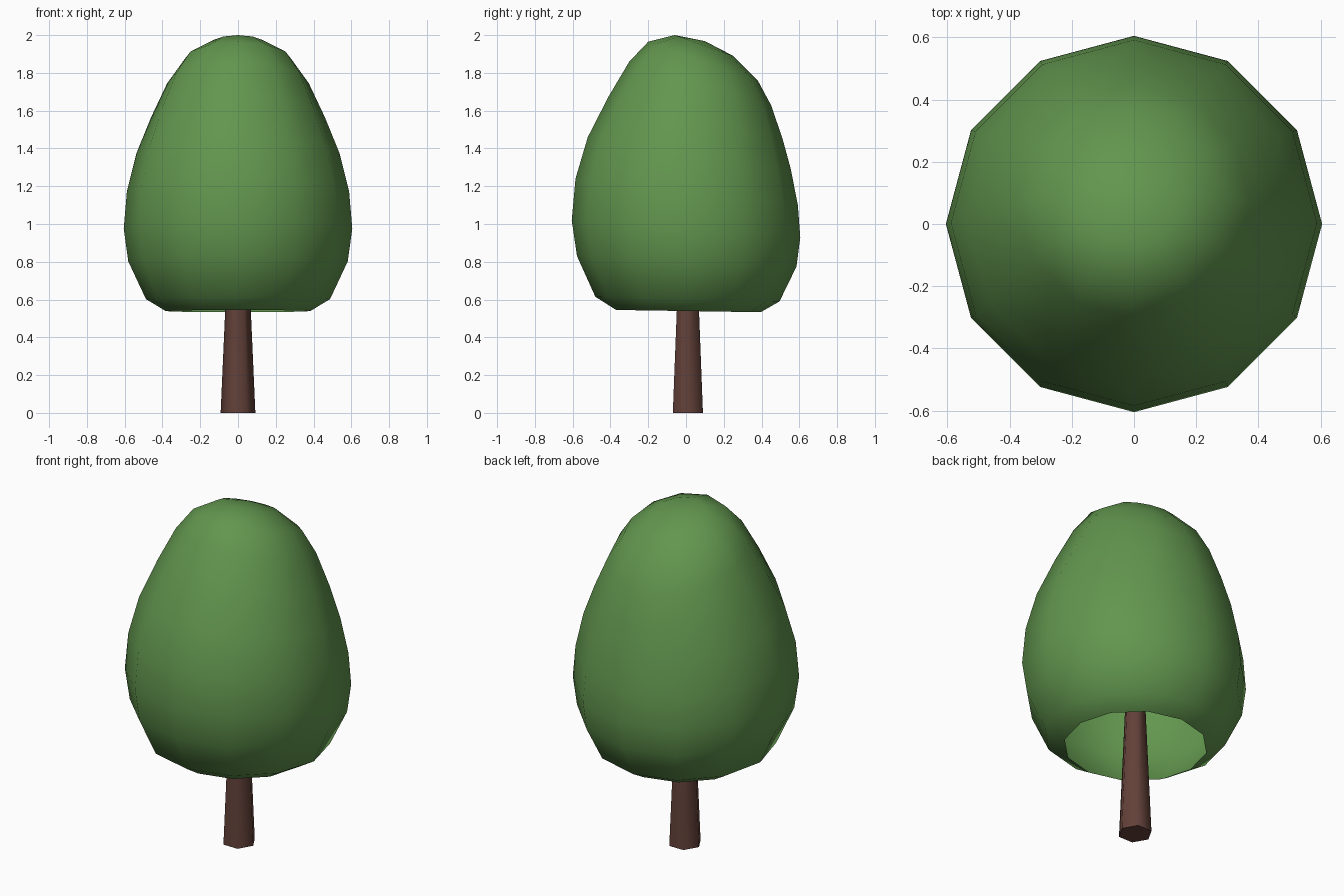
import bpy, bmesh, math

if "Cube" in bpy.data.objects:
    bpy.data.objects.remove(bpy.data.objects["Cube"])

SIDES = 12


def material(name, color):
    mat = bpy.data.materials.new(name)
    mat.diffuse_color = (*color, 1.0)
    mat.use_nodes = True
    mat.node_tree.nodes["Principled BSDF"].inputs["Base Color"].default_value = mat.diffuse_color
    return mat


def make_object(name, bm, mat, angle):
    bmesh.ops.recalc_face_normals(bm, faces=bm.faces)
    mesh = bpy.data.meshes.new(name)
    bm.to_mesh(mesh)
    bm.free()
    mesh.materials.append(mat)
    obj = bpy.data.objects.new(name, mesh)
    bpy.context.collection.objects.link(obj)
    bpy.ops.object.select_all(action='DESELECT')
    obj.select_set(True)
    bpy.context.view_layer.objects.active = obj
    bpy.ops.object.shade_smooth_by_angle(angle=math.radians(angle))
    return obj


def bridge(bm, low, high):
    n = len(low)
    for i in range(n):
        j = (i + 1) % n
        bm.faces.new((low[i], low[j], high[j], high[i]))


leaf_green = material("leaf_green", (0.122, 0.305, 0.077))
bark_brown = material("bark_brown", (0.122, 0.052, 0.040))

# Foliage: tilted rings, each (front y, front z, back y, back z), open underneath
rings = [
    (-0.370, 0.545, 0.395, 0.533),
    (-0.480, 0.615, 0.495, 0.590),
    (-0.577, 0.830, 0.585, 0.775),
    (-0.605, 1.020, 0.605, 0.930),
    (-0.585, 1.240, 0.592, 1.100),
    (-0.520, 1.460, 0.555, 1.290),
    (-0.410, 1.675, 0.510, 1.455),
    (-0.300, 1.860, 0.450, 1.630),
    (-0.200, 1.965, 0.380, 1.760),
    (-0.060, 2.000, 0.250, 1.890),
]
bm = bmesh.new()
previous = None
for y0, z0, y1, z1 in rings:
    ring = []
    for i in range(SIDES):
        a = 2 * math.pi * i / SIDES
        s = math.sin(a)
        ring.append(bm.verts.new((
            (y1 - y0) / 2 * math.cos(a),
            (y0 + y1) / 2 + (y1 - y0) / 2 * s,
            (z0 + z1) / 2 + (z1 - z0) / 2 * s)))
    if previous:
        bridge(bm, previous, ring)
    previous = ring
# Crown tip fan
tip = bm.verts.new((0, 0.10, 1.968))
for i in range(SIDES):
    bm.faces.new((previous[i], previous[(i + 1) % SIDES], tip))
make_object("foliage", bm, leaf_green, 60)

# Trunk: tapered six-sided post reaching up inside the foliage
bm = bmesh.new()
ends = []
for radius, z in ((0.092, 0.0), (0.052, 0.9)):
    ends.append([bm.verts.new((radius * math.cos(k * math.pi / 3),
                               0.01 + radius * math.sin(k * math.pi / 3), z))
                 for k in range(6)])
    bm.faces.new(ends[-1])
bridge(bm, *ends)
make_object("trunk", bm, bark_brown, 65)
